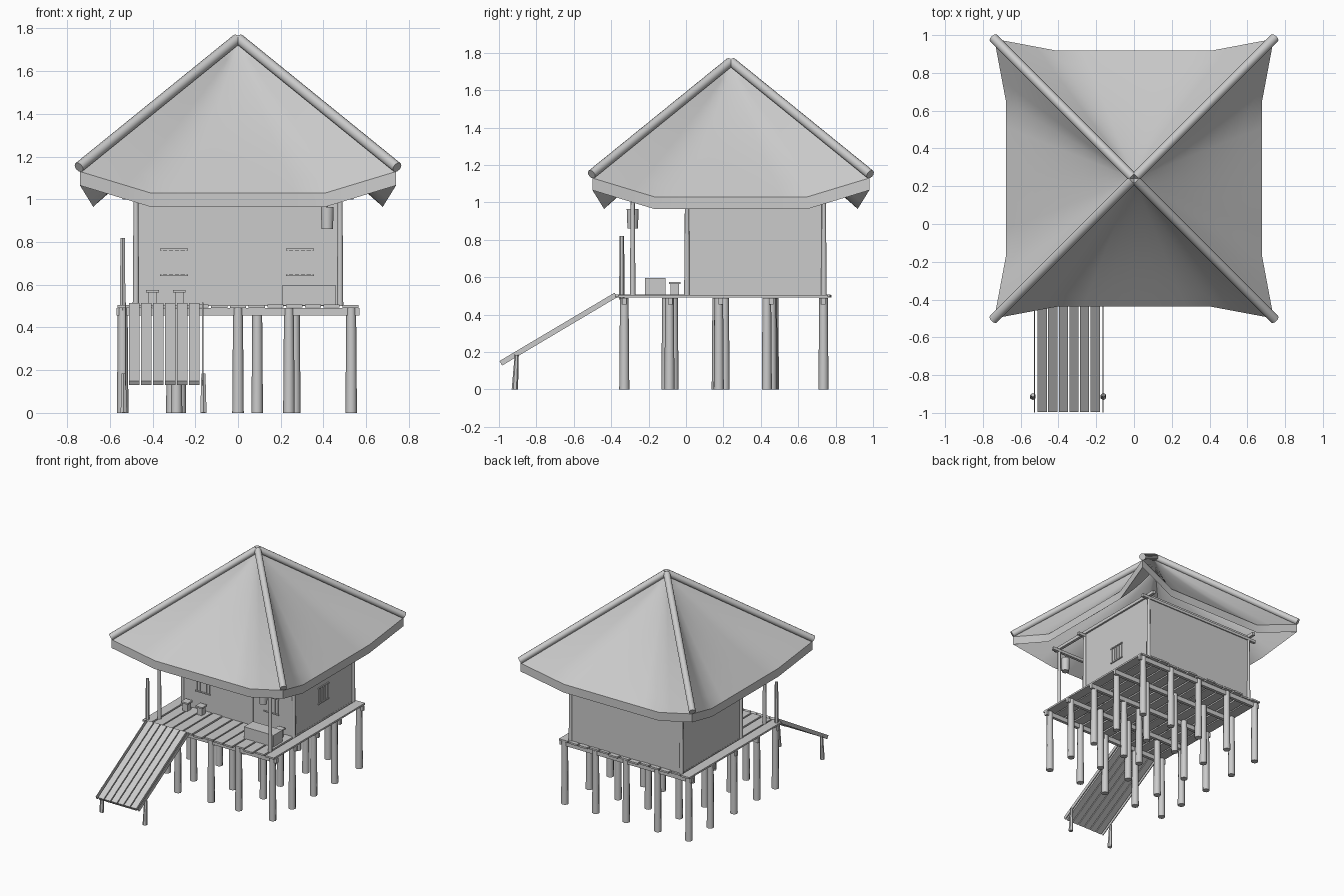
import bpy, bmesh, math, random
from mathutils import Vector, Matrix

if "Cube" in bpy.data.objects:
    bpy.data.objects.remove(bpy.data.objects["Cube"])

random.seed(4)
CY = 0.24  # roof centre in y


def finish(name, bm, smooth=None):
    bmesh.ops.recalc_face_normals(bm, faces=bm.faces)
    me = bpy.data.meshes.new(name)
    bm.to_mesh(me)
    bm.free()
    ob = bpy.data.objects.new(name, me)
    bpy.context.collection.objects.link(ob)
    if smooth:
        bpy.ops.object.select_all(action='DESELECT')
        ob.select_set(True)
        bpy.context.view_layer.objects.active = ob
        bpy.ops.object.shade_smooth_by_angle(angle=math.radians(smooth))
    return ob


def add_box(bm, x0, x1, y0, y1, z0, z1, rot=None):
    c = Matrix.Translation(((x0 + x1) / 2, (y0 + y1) / 2, (z0 + z1) / 2))
    m = c @ (rot or Matrix()) @ Matrix.Diagonal((x1 - x0, y1 - y0, z1 - z0, 1))
    bmesh.ops.create_cube(bm, size=1, matrix=m)


def add_rod(bm, a, b, r1, r2=None, n=8):
    a, b = Vector(a), Vector(b)
    d = b - a
    m = Matrix.Translation((a + b) / 2) @ d.to_track_quat('Z', 'Y').to_matrix().to_4x4()
    bmesh.ops.create_cone(bm, cap_ends=True, segments=n, radius1=r1,
                          radius2=r1 if r2 is None else r2, depth=d.length, matrix=m)


# Thatched roof: four sagging panels with lifted corners, and a thick eave
bm = bmesh.new()
US = [-0.74, -0.63, -0.52, -0.41, -0.27, -0.14, 0, 0.14, 0.27, 0.41, 0.52, 0.63, 0.74]
NV, APEX = 10, 1.73


def roof_point(s, v, drop):
    lift = max(0, (abs(s) - 0.41) / 0.33)
    out = 0.678 + 0.062 * lift
    z = APEX + v * (1.03 + 0.1 * lift - APEX)
    z -= 0.04 * math.sin(math.pi * v ** 0.8) * math.cos(math.pi / 2 * s / 0.74)
    return Vector((s * v, -out * v, z - drop))


for k in range(4):
    turn = Matrix.Translation((0, CY, 0)) @ Matrix.Rotation(k * math.pi / 2, 4, 'Z')
    edges = []
    for drop in (0, 0.065):
        tip = bm.verts.new(turn @ roof_point(0, 0, drop))
        rows = [[bm.verts.new(turn @ roof_point(s, (j + 1) / NV, drop)) for s in US]
                for j in range(NV)]
        for i in range(len(US) - 1):
            bm.faces.new((tip, rows[0][i], rows[0][i + 1]))
            for j in range(NV - 1):
                bm.faces.new((rows[j][i], rows[j + 1][i], rows[j + 1][i + 1], rows[j][i + 1]))
        edges.append(rows[-1])
    for i in range(len(US) - 1):
        bm.faces.new((edges[0][i], edges[1][i], edges[1][i + 1], edges[0][i + 1]))
bmesh.ops.remove_doubles(bm, verts=bm.verts, dist=0.0005)
finish("thatched_roof", bm, 24)

# Hip ridge poles
bm = bmesh.new()
for sx in (-1, 1):
    for sy in (-1, 1):
        add_rod(bm, (0.005 * sx, CY + 0.005 * sy, 1.75), (0.745 * sx, CY + 0.745 * sy, 1.15), 0.025, n=12)
finish("ridge_poles", bm, 40)

# Stilts
bm = bmesh.new()
XS, YS = (-0.54, -0.29, 0.0, 0.24, 0.53), (-0.33, -0.085, 0.185, 0.455, 0.735)
for i, x in enumerate(XS):
    for j, y in enumerate(YS):
        inner_x, inner_y = 0 < i < 4, 0 < j < 4
        px = x + inner_x * random.uniform(-0.03, 0.03)
        if i == 2:
            px = 0.09 if j == 2 else 0.0
        py = y + inner_y * random.uniform(-0.025, 0.025)
        add_rod(bm, (px, py, 0), (px, py, 0.49), 0.027, 0.023)
finish("stilts", bm, 50)

# Floor joists
bm = bmesh.new()
for y in YS:
    add_box(bm, -0.57, 0.57, y - 0.012, y + 0.012, 0.455, 0.49)
finish("floor_joists", bm)

# Floor planks with uneven ends
bm = bmesh.new()
N = 13
w = 1.14 / N
for i in range(N):
    x = -0.57 + i * w
    e, f = random.uniform(0, 0.025), random.uniform(0, 0.025)
    z = random.uniform(0, 0.004)
    add_box(bm, x + 0.006, x + w - 0.006, -0.38 + e, 0.78 - f, 0.49 + z, 0.503 + z)
finish("floor_planks", bm)

# Ramp planks and their side rails
A, B = Vector((0, -0.375, 0.505)), Vector((0, -0.99, 0.14))
mid, L = (A + B) / 2, (A - B).length
tilt = Matrix.Rotation(math.atan2(A.z - B.z, A.y - B.y), 4, 'X')


def sloped(bm, x0, x1, t, length):
    add_box(bm, x0, x1, mid.y - length / 2, mid.y + length / 2, mid.z - t / 2, mid.z + t / 2, tilt)


bm = bmesh.new()
for i in range(6):
    x = -0.51 + i * 0.056
    sloped(bm, x, x + 0.049, 0.024, L)
finish("ramp_planks", bm)
bm = bmesh.new()
for x in (-0.527, -0.165):
    sloped(bm, x - 0.003, x + 0.003, 0.028, L)
finish("ramp_rails", bm)

# Ramp foot posts
bm = bmesh.new()
for x in (-0.535, -0.162):
    add_rod(bm, (x, -0.915, 0), (x, -0.905, 0.185), 0.017, 0.011, 6)
finish("ramp_supports", bm, 40)

# House walls
bm = bmesh.new()
for y in (0.0, 0.725):
    add_box(bm, -0.475, 0.475, y, y + 0.015, 0.5, 1.04)
for x in (-0.475, 0.46):
    add_box(bm, x, x + 0.015, 0.015, 0.725, 0.5, 1.04)
finish("walls", bm)

# Corner and porch posts
bm = bmesh.new()
for x in (-0.478, 0.478):
    for y in (-0.285, 0.005, 0.737):
        add_rod(bm, (x, y, 0.5), (x, y, 1.03), 0.015, 0.011)
finish("wall_posts", bm, 50)

# Wall-top beams
bm = bmesh.new()
for x in (-0.478, 0.478):
    add_box(bm, x - 0.011, x + 0.011, -0.33, 0.8, 1.02, 1.045)
for y in (-0.285, 0.005, 0.737):
    add_box(bm, -0.54, 0.54, y - 0.011, y + 0.011, 1.0, 1.022)
finish("top_beams", bm)

# Railing post beside the ramp
bm = bmesh.new()
add_rod(bm, (-0.54, -0.343, 0.48), (-0.54, -0.343, 0.82), 0.015, 0.012, 6)
finish("railing_post", bm, 50)

# Door
bm = bmesh.new()
add_box(bm, -0.13, 0.135, -0.006, 0.004, 0.505, 0.91)
finish("door", bm)


# Barred windows: frame and bars, placed by matrix
def window(name, m):
    bm = bmesh.new()
    for z in (0.64, 0.76):
        add_box(bm, -0.065, 0.065, -0.008, 0.004, z, z + 0.009)
    for i in range(5):
        x = -0.055 + i * 0.0275
        add_box(bm, x - 0.004, x + 0.004, -0.005, 0.004, 0.645, 0.765)
    bmesh.ops.transform(bm, matrix=m, verts=bm.verts)
    finish(name, bm)


window("front_window_left", Matrix.Translation((-0.3, 0, 0)))
window("front_window_right", Matrix.Translation((0.29, 0, 0)))
window("side_window", Matrix.Translation((0.475, 0.37, 0)) @ Matrix.Rotation(math.pi / 2, 4, 'Z'))

# Porch crate
bm = bmesh.new()
add_box(bm, 0.205, 0.46, -0.22, -0.11, 0.503, 0.597)
finish("crate", bm)

# Stools
for name, x in (("stool_left", -0.4), ("stool_middle", -0.275), ("stool_right", 0.4)):
    bm = bmesh.new()
    add_box(bm, x - 0.03, x + 0.03, -0.09, -0.03, 0.563, 0.575)
    add_box(bm, x - 0.02, x + 0.02, -0.082, -0.038, 0.5, 0.565)
    finish(name, bm)

# Hanging lantern
bm = bmesh.new()
add_rod(bm, (0.418, -0.285, 0.86), (0.418, -0.285, 0.965), 0.028, 0.032, 10)
add_rod(bm, (0.418, -0.285, 0.965), (0.418, -0.285, 1.01), 0.004, n=6)
finish("lantern", bm, 40)
